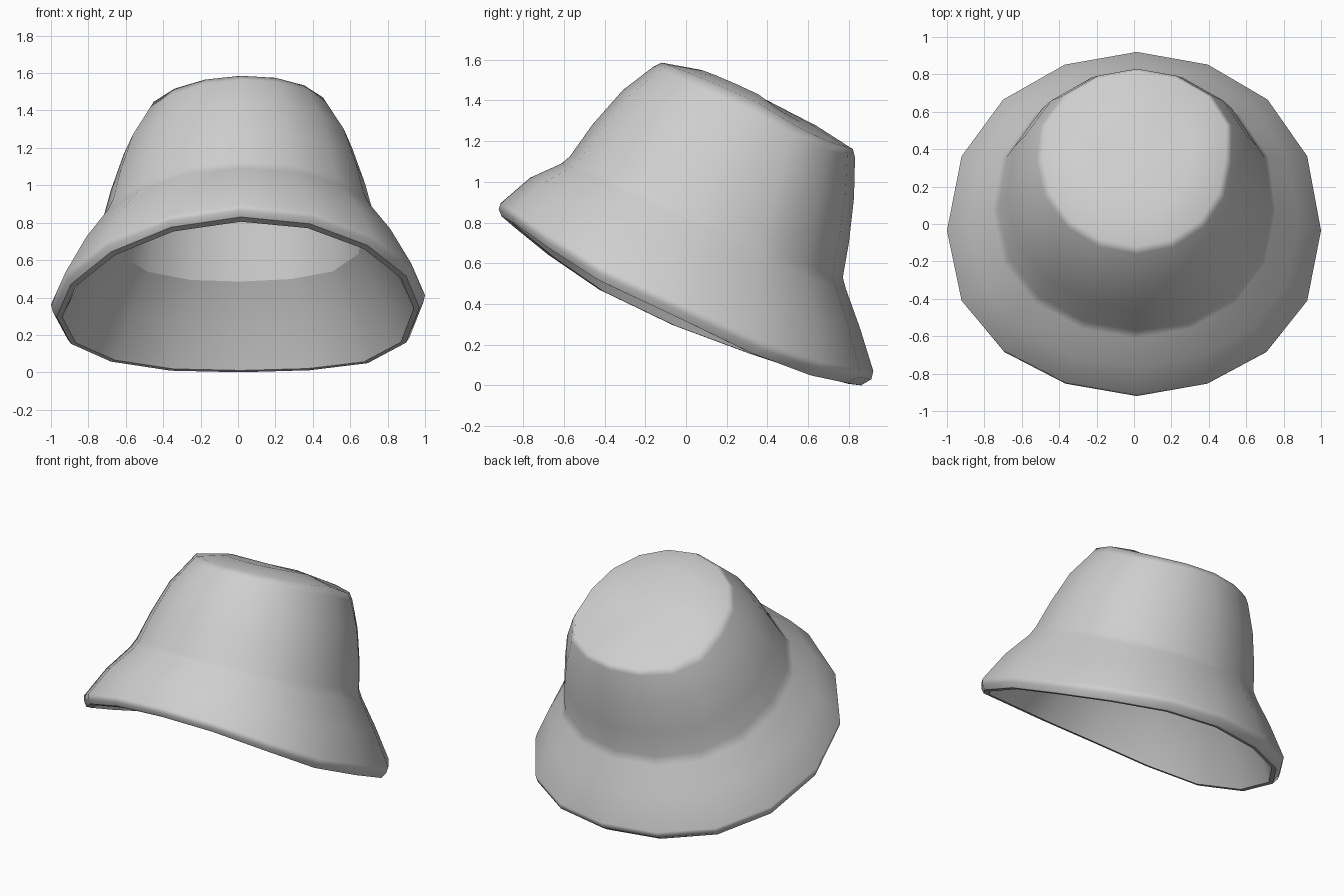
import bpy, bmesh, math

if "Cube" in bpy.data.objects:
    bpy.data.objects.remove(bpy.data.objects["Cube"])

SIDES = 16
ROLL = 0.025          # slight sideways lean

fabric = bpy.data.materials.new("grey_fabric")
fabric.diffuse_color = (0.62, 0.62, 0.62, 1)
fabric.use_nodes = True
fabric.node_tree.nodes["Principled BSDF"].inputs["Base Color"].default_value = fabric.diffuse_color

# Each ring: front y, front z, back y, back z, half width, lift at the sides,
# brim share (1 = hem, 0 = top of crown)
OUTER = [
    (-0.905, 0.83, 0.86, 0.00, 0.97, -0.095, 1.0),   # hem, lower edge
    (-0.92, 0.865, 0.91, 0.03, 0.99, -0.10, 1.0),    # hem, outer edge
    (-0.91, 0.895, 0.92, 0.07, 1.00, -0.095, 1.0),   # hem, upper edge
    (-0.765, 1.02, 0.855, 0.28, 0.88, -0.055, 0.8),  # middle of brim
    (-0.61, 1.09, 0.785, 0.475, 0.755, -0.015, 0.5), # crease, brim side
    (-0.57, 1.125, 0.77, 0.53, 0.725, 0.0, 0.4),     # crease, crown side
    (-0.46, 1.28, 0.80, 0.70, 0.68, 0.0, 0.2),
    (-0.31, 1.45, 0.825, 0.92, 0.61, 0.0, 0.1),
    (-0.16, 1.565, 0.83, 1.12, 0.52, -0.015, 0.0),   # crown shoulder
    (-0.12, 1.585, 0.82, 1.16, 0.49, 0.005, 0.0),
    (0.07, 1.55, 0.64, 1.275, 0.30, 0.01, 0.0),      # domed top
]
INNER = [
    (-0.86, 0.805, 0.83, 0.01, 0.94, -0.09, 1.0),    # hem, inner edge
    (-0.72, 0.95, 0.79, 0.25, 0.82, -0.05, 0.8),     # underside of brim
    (-0.55, 1.05, 0.715, 0.485, 0.675, -0.01, 0.5),  # inner crease
    (-0.39, 1.26, 0.74, 0.72, 0.62, 0.0, 0.2),
    (-0.25, 1.41, 0.765, 0.92, 0.55, 0.0, 0.1),
    (-0.10, 1.515, 0.765, 1.11, 0.46, -0.01, 0.0),   # inside of crown top
]


def add_ring(bm, ring):
    fy, fz, by, bz, half, lift, brim = ring
    verts = []
    for i in range(SIDES):
        a = 2 * math.pi * i / SIDES
        s, c = math.sin(a), math.cos(a)
        t = (1 - c) / 2
        right = s > 0
        back = max(0, -c) * s * s             # back corners only
        x = half * s + 0.015 * c * c
        y = fy + (by - fy) * t - brim * s ** 4 * (0.04 + 0.13 * c)
        z = fz + (bz - fz) * t + lift * s * s + ROLL * x
        # fuller crown and drooping hem at the back corners
        x += (1 - brim) * back * (0.12 if right else -0.06)
        z -= back * ((0.12 * brim if right else 0) + 0.08 * (1 - brim))
        verts.append(bm.verts.new((x, y, z)))
    return verts


def loft(bm, rings):
    for lower, upper in zip(rings, rings[1:]):
        for i in range(SIDES):
            j = (i + 1) % SIDES
            bm.faces.new((lower[i], lower[j], upper[j], upper[i]))


def close(bm, ring, centre):
    c = bm.verts.new(centre)
    for i in range(SIDES):
        bm.faces.new((ring[i], ring[(i + 1) % SIDES], c))


bm = bmesh.new()
outer = [add_ring(bm, r) for r in OUTER]
inner = [add_ring(bm, r) for r in INNER]
loft(bm, outer)                       # outside of brim and crown
loft(bm, [outer[0]] + inner)          # hem underside and lining
close(bm, outer[-1], (0, 0.36, 1.42))
close(bm, inner[-1], (0, 0.33, 1.345))
bmesh.ops.recalc_face_normals(bm, faces=bm.faces)

# Smooth cloth with crisp folds at the lining crease and the hem
for f in bm.faces:
    f.smooth = True
for ring in (inner[0], inner[2], outer[0]):
    for i in range(SIDES):
        bm.edges.get((ring[i], ring[(i + 1) % SIDES])).smooth = False

mesh = bpy.data.meshes.new("bucket_hat")
bm.to_mesh(mesh)
bm.free()
mesh.materials.append(fabric)
hat = bpy.data.objects.new("bucket_hat", mesh)
bpy.context.collection.objects.link(hat)
weighted = hat.modifiers.new("even_shading", 'WEIGHTED_NORMAL')
weighted.keep_sharp = True
